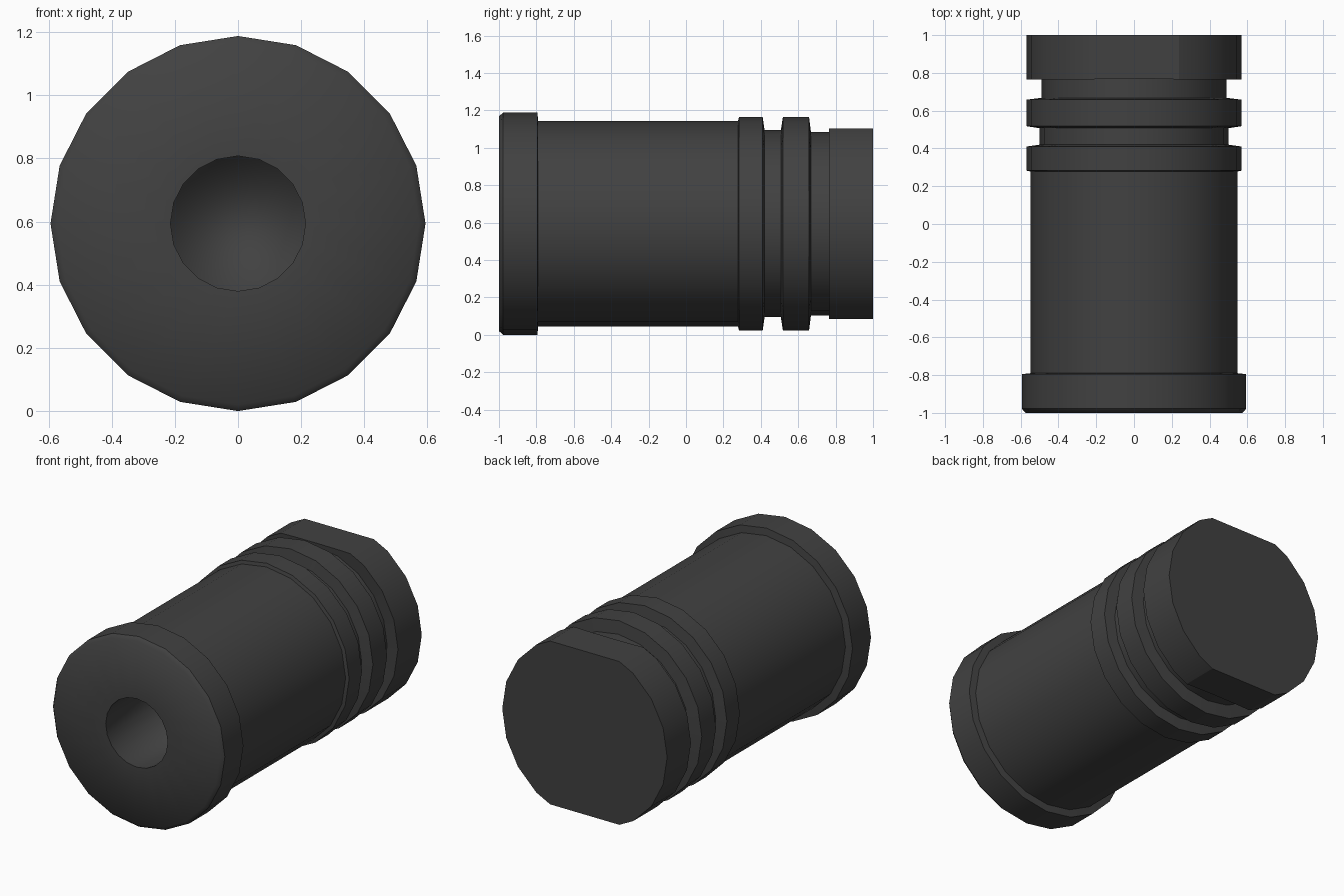
import bpy, bmesh, math

if "Cube" in bpy.data.objects:
    bpy.data.objects.remove(bpy.data.objects["Cube"])

SIDES = 20
AXIS_Z = 0.594

gunmetal = bpy.data.materials.new("dark_grey_metal")
gunmetal.diffuse_color = (0.053, 0.053, 0.053, 1)
gunmetal.use_nodes = True
gunmetal.node_tree.nodes["Principled BSDF"].inputs["Base Color"].default_value = gunmetal.diffuse_color


def lathe(bm, profile):
    """Spin (y, radius, sharp) points around the long axis; cap both ends."""
    rings = []
    for y, r, _ in profile:
        rings.append([bm.verts.new((r * math.sin(2 * math.pi * i / SIDES), y,
                                    AXIS_Z + r * math.cos(2 * math.pi * i / SIDES)))
                      for i in range(SIDES)])
    for a, b in zip(rings, rings[1:]):
        for i in range(SIDES):
            j = (i + 1) % SIDES
            bm.faces.new((a[i], a[j], b[j], b[i]))
    bm.faces.new(rings[0])
    bm.faces.new(rings[-1])
    for ring, (_, _, sharp) in zip(rings, profile):
        for i in range(SIDES):
            bm.edges.get((ring[i], ring[(i + 1) % SIDES])).smooth = not sharp


def finish(bm, name):
    bmesh.ops.recalc_face_normals(bm, faces=bm.faces)
    for f in bm.faces:
        f.smooth = True
    mesh = bpy.data.meshes.new(name)
    bm.to_mesh(mesh)
    bm.free()
    mesh.materials.append(gunmetal)
    bpy.context.collection.objects.link(bpy.data.objects.new(name, mesh))


# Main body: blind bore, front flange, sleeve, two rings and two grooves
body = bmesh.new()
lathe(body, [
    (-0.15, 0.214, False), (-1.0, 0.214, True),
    (-1.0, 0.574, False), (-0.978, 0.594, True), (-0.795, 0.594, True),
    (-0.79, 0.549, True), (0.278, 0.549, True),
    (0.283, 0.57, True), (0.41, 0.57, True),
    (0.42, 0.5, True), (0.507, 0.5, True),
    (0.518, 0.57, True), (0.658, 0.57, True),
    (0.668, 0.49, True), (0.78, 0.49, True),
])
finish(body, "ribbed_body")

# End collar: same round section with flats cut above and below
collar = bmesh.new()
lathe(collar, [(0.773, 0.485, True), (0.765, 0.57, True), (1.0, 0.57, True)])
for side in (1, -1):
    cut = bmesh.ops.bisect_plane(
        collar, geom=collar.verts[:] + collar.edges[:] + collar.faces[:],
        plane_co=(0, 0, AXIS_Z + side * 0.51), plane_no=(0, 0, side),
        clear_outer=True)
    rim = [e for e in cut["geom_cut"] if isinstance(e, bmesh.types.BMEdge)]
    bmesh.ops.holes_fill(collar, edges=rim, sides=0)
bmesh.ops.recalc_face_normals(collar, faces=collar.faces)
for e in collar.edges:
    if len(e.link_faces) == 2 and e.calc_face_angle() > math.radians(25):
        e.smooth = False
finish(collar, "flat_sided_end_collar")
